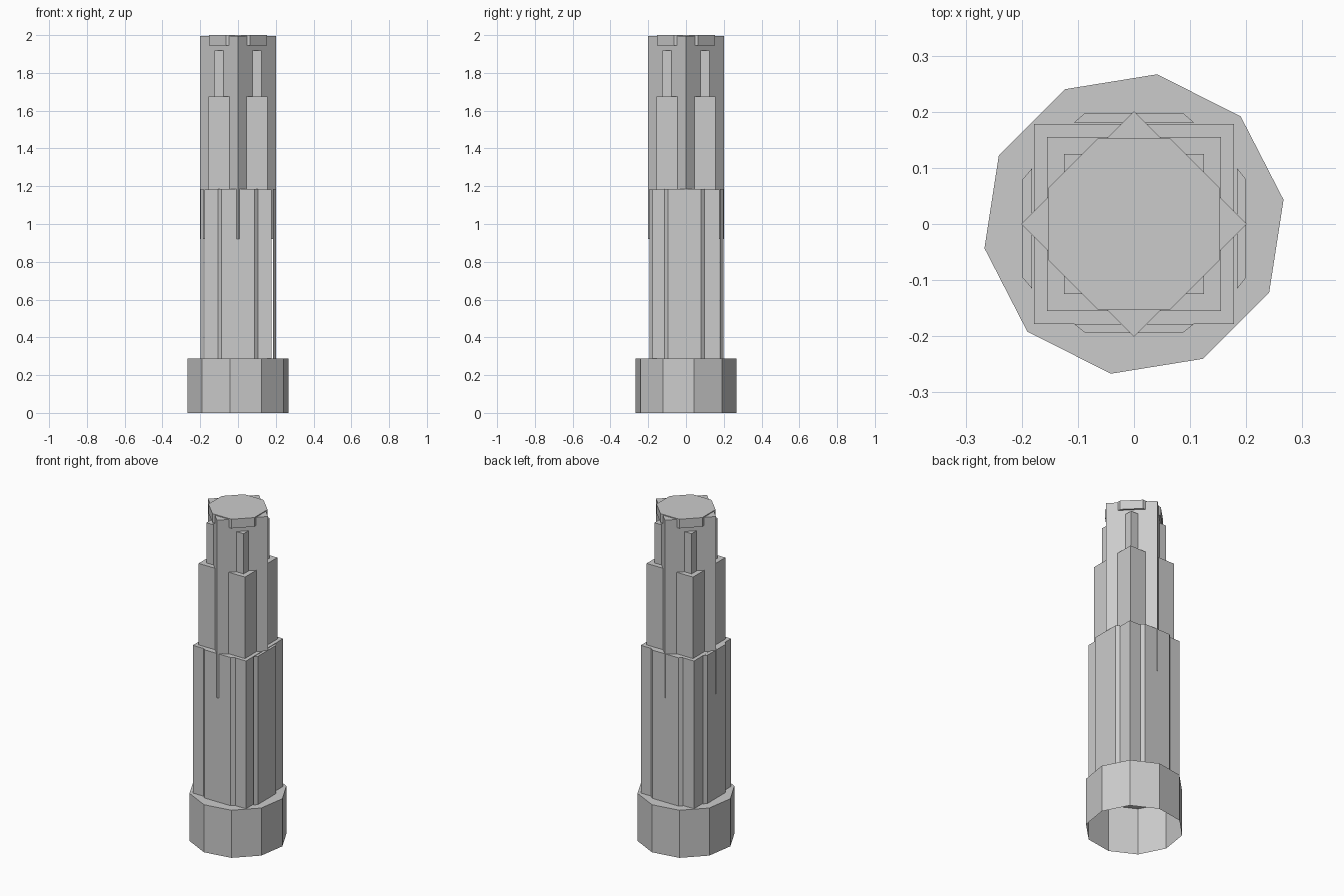
import bpy, bmesh
from math import cos, sin, radians

if "Cube" in bpy.data.objects:
    bpy.data.objects.remove(bpy.data.objects["Cube"])


def prism(name, pts, z0, z1, bottom=True):
    """Extrude a counter-clockwise outline from z0 to z1."""
    bm = bmesh.new()
    lo = [bm.verts.new((x, y, z0)) for x, y in pts]
    hi = [bm.verts.new((x, y, z1)) for x, y in pts]
    n = len(pts)
    for i in range(n):
        j = (i + 1) % n
        bm.faces.new((lo[i], lo[j], hi[j], hi[i]))
    bm.faces.new(hi)
    if bottom:
        bm.faces.new(lo[::-1])
    mesh = bpy.data.meshes.new(name)
    bm.to_mesh(mesh)
    bm.free()
    obj = bpy.data.objects.new(name, mesh)
    bpy.context.collection.objects.link(obj)
    return obj


def ngon(n, r, start):
    return [(r * cos(radians(start + 360 * i / n)),
             r * sin(radians(start + 360 * i / n))) for i in range(n)]


def square(h):
    return [(-h, -h), (h, -h), (h, h), (-h, h)]


# Ten-sided plinth, open underneath
prism("plinth", ngon(10, 0.27, 9.2), 0, 0.288, bottom=False)

# Stepped square tiers
prism("lower_tier", square(0.178), 0.288, 1.182)
prism("middle_tier", square(0.155), 1.0, 1.675)
prism("upper_tier", square(0.125), 1.5, 1.918)

# Diamond core whose corners pierce the wall panels
prism("diamond_core", ngon(4, 0.201, 0), 0.92, 1.995)

# Octagonal cap
prism("roof_cap", ngon(8, 0.166, 22.5), 1.945, 2.0)

# Chamfered wall panels: rotation, inner and outer distance, sideways shift
panels = [("front_panel", 0, 0.178, 0.194, 0), ("right_panel", 90, 0.184, 0.2, -0.008),
          ("back_panel", 180, 0.181, 0.198, 0), ("left_panel", 270, 0.182, 0.199, 0.008)]
for name, ang, inner, outer, s in panels:
    c, d = cos(radians(ang)), sin(radians(ang))
    outline = [(-0.087 + s, -outer), (0.087 + s, -outer),
               (0.107 + s, -inner), (-0.107 + s, -inner)]
    prism(name, [(x * c - y * d, x * d + y * c) for x, y in outline], 0.288, 1.185)
